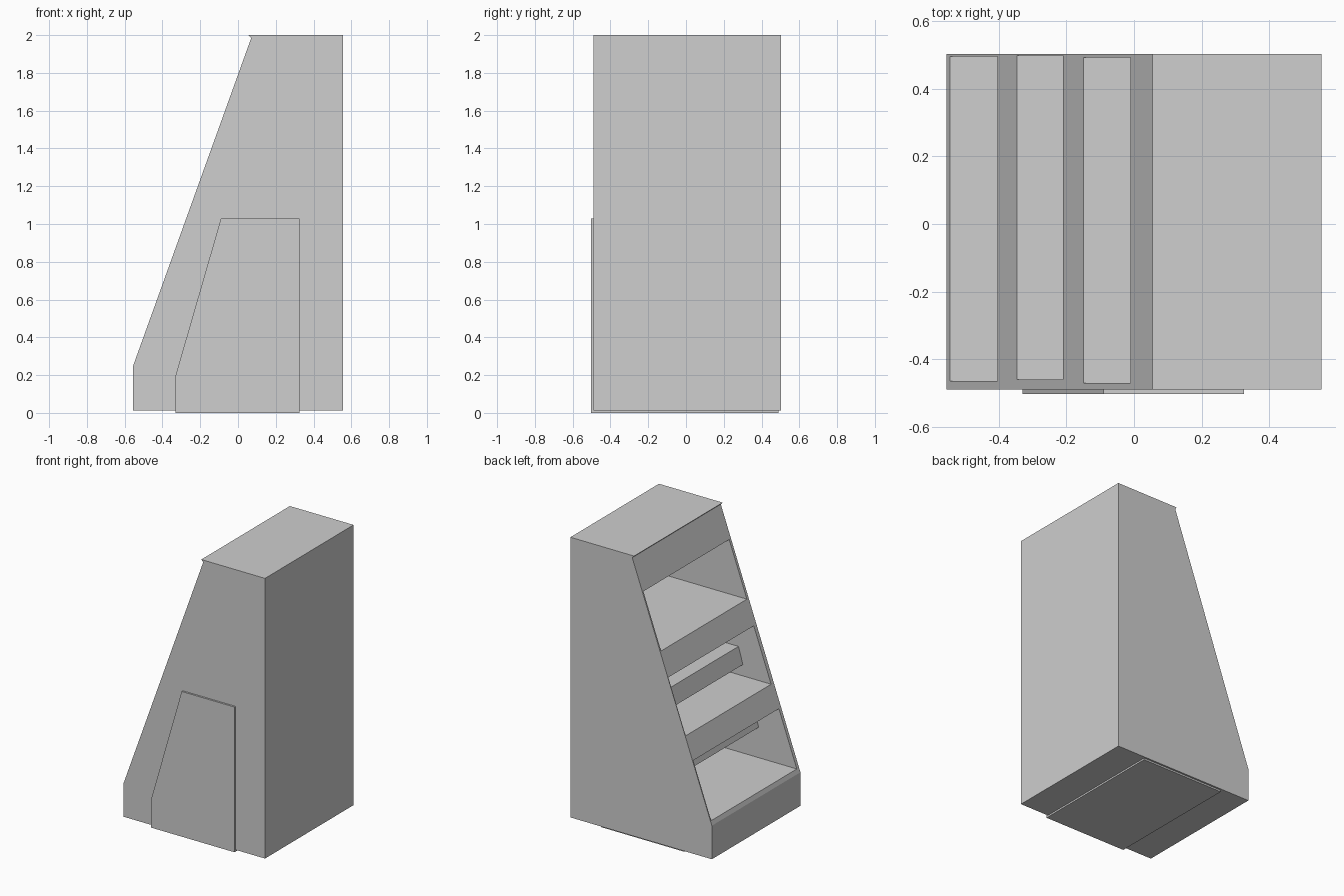
import bpy
import bmesh

cube = bpy.data.objects.get("Cube")
if cube:
    bpy.data.objects.remove(cube, do_unlink=True)

grey = bpy.data.materials.new("plain grey")
grey.use_nodes = True
colour = (0.62, 0.62, 0.62, 1)
grey.diffuse_color = colour
grey.node_tree.nodes["Principled BSDF"].inputs["Base Color"].default_value = colour


def extrude_profile(name, profile, y0, y1):
    """Extrude an x-z outline from y0 to y1."""
    bm = bmesh.new()
    face = bm.faces.new([bm.verts.new((x, y0, z)) for x, z in profile])
    result = bmesh.ops.extrude_face_region(bm, geom=[face])
    moved = [v for v in result["geom"] if isinstance(v, bmesh.types.BMVert)]
    bmesh.ops.translate(bm, verts=moved, vec=(0, y1 - y0, 0))
    bmesh.ops.recalc_face_normals(bm, faces=bm.faces)
    mesh = bpy.data.meshes.new(name)
    bm.to_mesh(mesh)
    bm.free()
    mesh.materials.append(grey)
    obj = bpy.data.objects.new(name, mesh)
    bpy.context.collection.objects.link(obj)
    return obj


def cut_slots(target, slots, depth):
    """Cut box-shaped compartments in from the sloping side."""
    for i, (z0, z1, y0, y1) in enumerate(slots):
        outline = [(-0.8, z0), (depth, z0), (depth, z1), (-0.8, z1)]
        cutter = extrude_profile(f"{target.name}_cutter_{i + 1}", outline, y0, y1)
        cutter.hide_render = True
        cutter.hide_set(True)
        cutter.display_type = 'WIRE'
        mod = target.modifiers.new(f"compartment_{i + 1}", 'BOOLEAN')
        mod.operation = 'DIFFERENCE'
        mod.solver = 'EXACT'
        mod.object = cutter
        # Apply, then drop the helper
        bpy.context.view_layer.objects.active = target
        bpy.ops.object.modifier_apply(modifier=mod.name)
        bpy.data.objects.remove(cutter, do_unlink=True)


# Tall cabinet with three open compartments on the sloping side
cabinet = extrude_profile(
    "cabinet",
    [(-0.555, 0.012), (0.555, 0.012), (0.555, 2), (0.055, 2), (0.07, 1.985), (-0.555, 0.25)],
    -0.49, 0.503)
cut_slots(cabinet, [(0.28, 0.67, -0.465, 0.495),
                    (0.83, 1.208, -0.46, 0.498),
                    (1.377, 1.763, -0.47, 0.492)], 0.5)

# Smaller cabinet nested inside, showing at the front and underneath
inner_cabinet = extrude_profile(
    "inner_cabinet",
    [(-0.33, 0), (0.325, 0), (0.325, 1.03), (-0.09, 1.03), (-0.33, 0.2)],
    -0.503, 0.49)
cut_slots(inner_cabinet, [(0.22, 0.495, -0.48, 0.48),
                          (0.6, 0.91, -0.48, 0.48)], 0.3)
